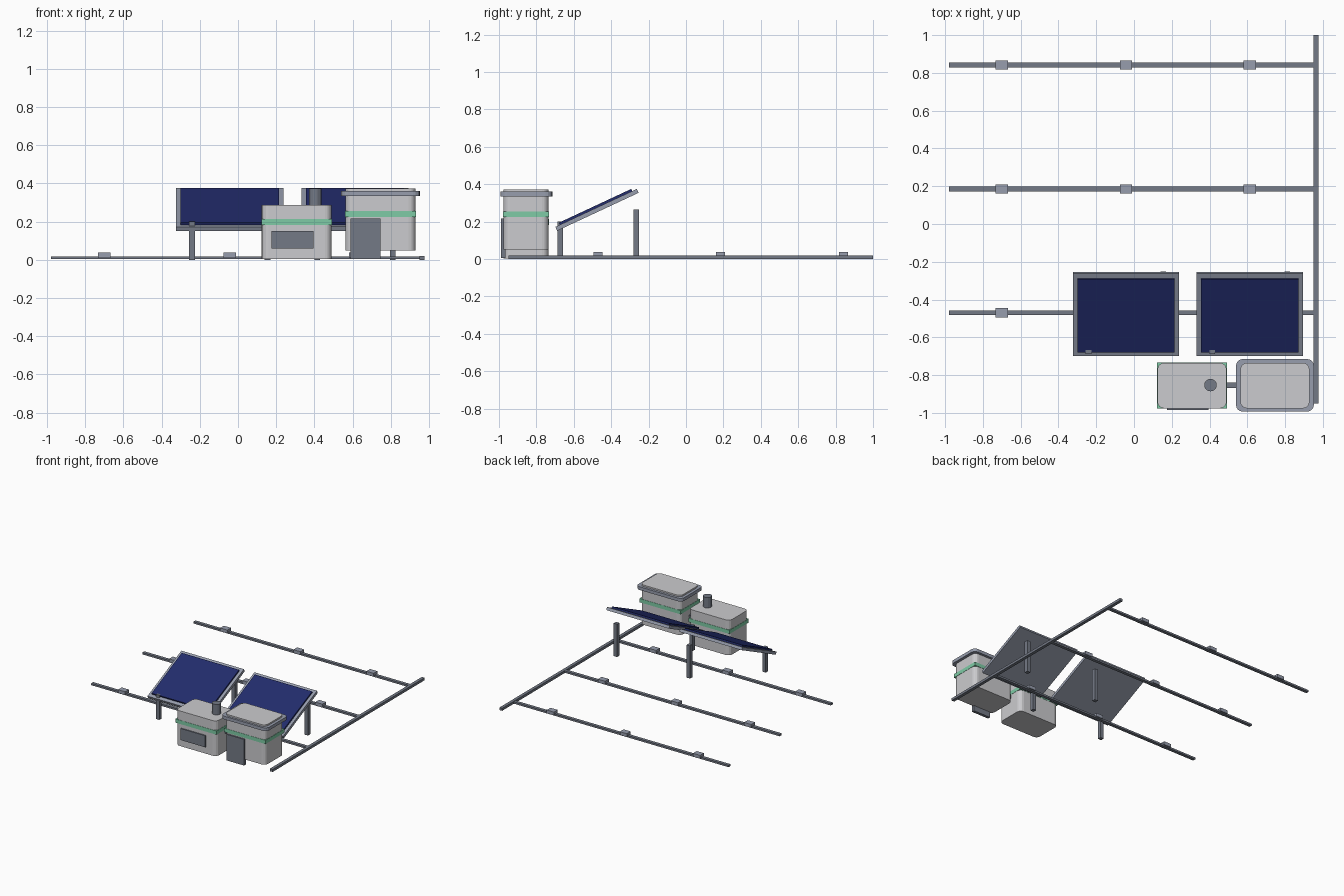
import bpy, math
from mathutils import Matrix, Vector

if "Cube" in bpy.data.objects:
    bpy.data.objects.remove(bpy.data.objects["Cube"])


def material(name, rgb):
    m = bpy.data.materials.new(name)
    m.diffuse_color = (*rgb, 1)
    m.use_nodes = True
    m.node_tree.nodes["Principled BSDF"].inputs["Base Color"].default_value = m.diffuse_color
    return m


SHELL = material("light grey", (0.60, 0.60, 0.62))
SLATE = material("slate grey", (0.175, 0.195, 0.24))
METAL = material("pale steel", (0.31, 0.34, 0.42))
GREEN = material("mint green", (0.21, 0.60, 0.38))
BLUE = material("solar blue", (0.016, 0.025, 0.15))


def box(name, lo, hi, mat, radius=0.0):
    """Box between two corners, with optional rounded vertical edges."""
    lo, hi = Vector(lo), Vector(hi)
    bpy.ops.mesh.primitive_cube_add(size=1, location=(lo + hi) / 2)
    o = bpy.context.object
    o.name = name
    o.data.transform(Matrix.Diagonal((*(hi - lo), 1)))
    o.data.materials.append(mat)
    if radius:
        weights = o.data.attributes.new("bevel_weight_edge", 'FLOAT', 'EDGE')
        for e in o.data.edges:
            a, b = (o.data.vertices[i].co for i in e.vertices)
            weights.data[e.index].value = 1.0 if abs(a.z - b.z) > 1e-4 else 0.0
        bev = o.modifiers.new("rounded corners", 'BEVEL')
        bev.limit_method = 'WEIGHT'
        bev.width = radius
        bev.segments = 4
    return o


# Irrigation pipes lying on the ground, with emitters
box("main_pipe", (0.951, -0.95, 0), (0.976, 1.0, 0.02), SLATE)
for y in (-0.47, 0.185, 0.841):
    box("branch_pipe", (-0.98, y - 0.013, 0.003), (0.963, y + 0.013, 0.018), SLATE)
    for x in (-0.70, -0.043, 0.613):
        box("emitter", (x - 0.032, y - 0.024, 0.01), (x + 0.032, y + 0.024, 0.037), METAL)

# Tilted solar panels on diagonal pairs of legs
TILT = math.radians(25)
for cx in (-0.043, 0.613):
    place = Matrix.Translation((cx, -0.476, 0.263)) @ Matrix.Rotation(TILT, 4, 'X')
    frame = box("panel_frame", (-0.281, -0.24, -0.0115), (0.281, 0.24, 0.0115), METAL)
    cells = box("panel_cells", (-0.257, -0.213, 0.009), (0.257, 0.213, 0.024), BLUE)
    for o in (frame, cells):
        o.data.transform(Matrix.Translation(o.location))
        o.matrix_world = place
    for name, x, y, top in (("front_leg", cx - 0.198, -0.672, 0.20),
                            ("back_leg", cx + 0.198, -0.267, 0.266)):
        box(name, (x - 0.015, y - 0.015, 0), (x + 0.015, y + 0.015, top), SLATE)

# Pump house with band, window and chimney
box("pump_house", (0.124, -0.976, 0.003), (0.49, -0.735, 0.288), SHELL, 0.035)
box("pump_band", (0.122, -0.978, 0.183), (0.492, -0.733, 0.213), GREEN)
box("pump_window", (0.175, -0.985, 0.058), (0.395, -0.96, 0.152), SLATE)
bpy.ops.mesh.primitive_cylinder_add(vertices=16, radius=0.033, depth=0.11,
                                    location=(0.405, -0.853, 0.318))
chimney = bpy.context.object
chimney.name = "chimney"
chimney.data.materials.append(SLATE)

# Control cabin with rim, band and door
box("cabin", (0.563, -0.976, 0.05), (0.929, -0.735, 0.373), SHELL, 0.035)
box("cabin_rim", (0.54, -0.993, 0.335), (0.952, -0.715, 0.361), METAL, 0.035)
box("cabin_band", (0.561, -0.978, 0.225), (0.931, -0.733, 0.255), GREEN)
box("cabin_door", (0.59, -0.988, 0.005), (0.746, -0.965, 0.217), SLATE)

# Pipe joining the two buildings
box("link_pipe", (0.48, -0.867, 0.152), (0.575, -0.84, 0.178), SLATE)
